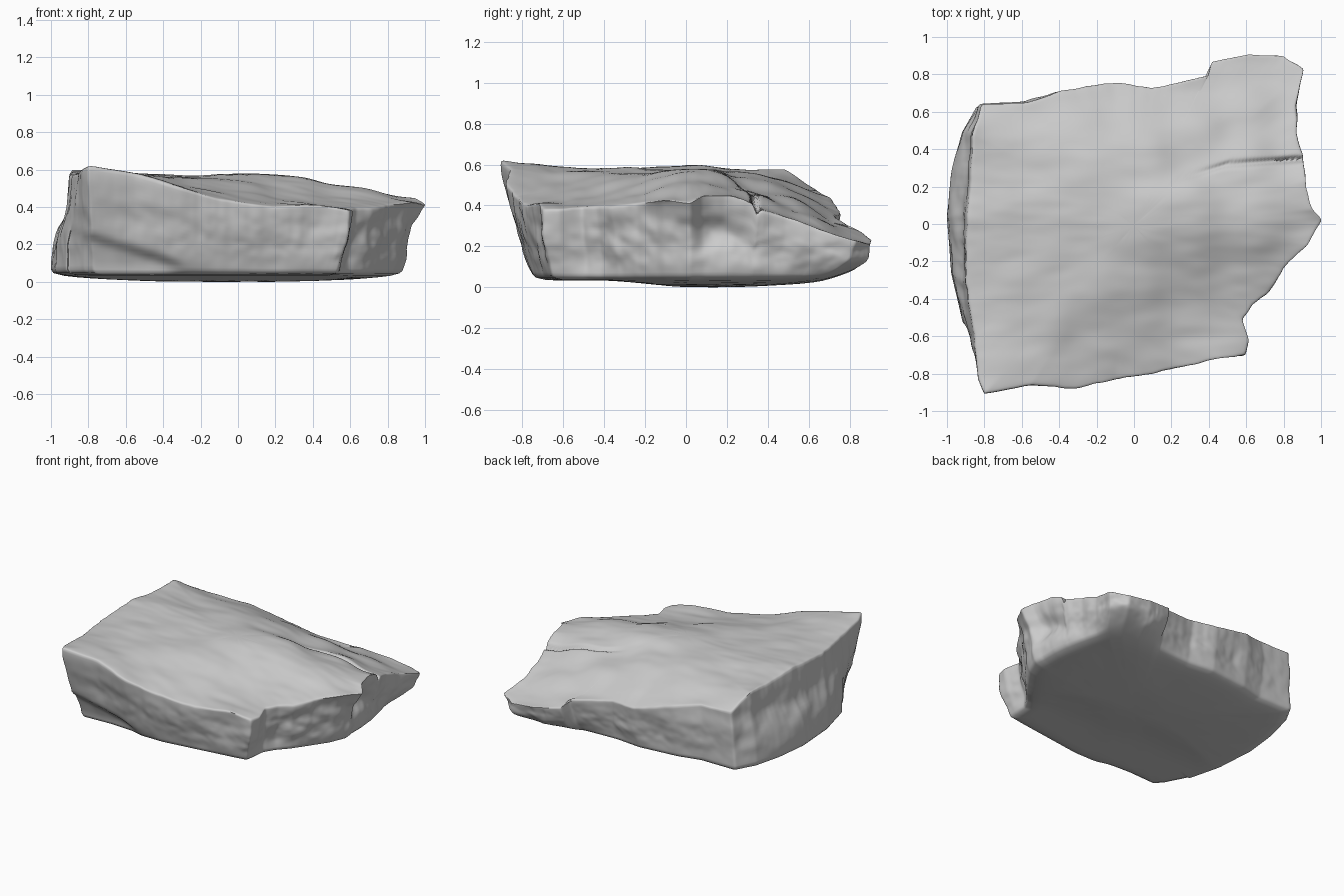
import bpy, bmesh, math
from mathutils import Vector, noise

if "Cube" in bpy.data.objects:
    bpy.data.objects.remove(bpy.data.objects["Cube"])

# Upper rim of the slab: x, y, z, anticlockwise from the front-left corner
RIM = [(-.80, -.90, .63), (-.55, -.85, .59), (-.30, -.87, .51), (-.10, -.82, .455),
       (.20, -.77, .41), (.45, -.71, .42), (.60, -.69, .39), (.62, -.61, .39),
       (.585, -.50, .40), (.64, -.42, .40), (.72, -.36, .40), (.80, -.23, .42),
       (.93, -.10, .44), (1.01, .03, .42), (.96, .09, .46), (.92, .24, .46),
       (.91, .34, .42), (.91, .39, .38), (.875, .50, .35), (.87, .65, .30),
       (.91, .84, .24), (.80, .91, .22), (.62, .92, .24), (.42, .88, .27),
       (.40, .80, .31), (.10, .74, .36), (-.10, .77, .37), (-.40, .72, .44),
       (-.57, .66, .48), (-.81, .65, .48), (-.86, .50, .585), (-.87, .30, .58),
       (-.89, .05, .60), (-.90, -.30, .58), (-.85, -.58, .59), (-.83, -.82, .62)]
# Matching foot of the side walls: x, y
FOOT = [(-.77, -.73), (-.55, -.72), (-.30, -.73), (-.10, -.73), (.20, -.69),
        (.40, -.66), (.53, -.64), (.54, -.58), (.55, -.48), (.60, -.40),
        (.67, -.32), (.74, -.22), (.83, -.09), (.88, .03), (.87, .10),
        (.87, .22), (.86, .31), (.85, .36), (.83, .46), (.80, .57),
        (.78, .66), (.70, .71), (.56, .73), (.42, .72), (.36, .70),
        (.10, .69), (-.10, .71), (-.40, .68), (-.57, .64), (-.84, .64),
        (-.92, .50), (-.97, .30), (-1.0, .05), (-.98, -.25), (-.92, -.49), (-.82, -.68)]
# Height samples on the split upper surface
TOP = [(-.75, .45, .56), (-.8, 0, .60), (-.75, -.4, .59), (-.5, 0, .58), (-.5, -.5, .57),
       (-.5, .4, .55), (-.2, .2, .57), (0, 0, .585), (-.2, -.3, .56), (0, -.3, .54),
       (-.2, -.6, .51), (0, -.55, .465), (0, .4, .53), (.3, 0, .57), (.3, -.22, .52),
       (.3, -.4, .44), (.5, -.35, .42), (.6, 0, .53), (.6, .3, .48), (.3, .5, .46),
       (.6, .6, .36), (-.3, .58, .54), (.8, .1, .50), (0, .62, .48), (.6, -.1, .51),
       (.6, -.24, .44)]
N, SIDE, CAP, BASE = 640, 26, 46, 14


def resample(points, n):
    """Spread n points along the rim and return (segment, fraction) pairs."""
    pts = [Vector(p[:2]) for p in points]
    lengths = [(pts[(i + 1) % len(pts)] - p).length for i, p in enumerate(pts)]
    step, out, i, start = sum(lengths) / n, [], 0, 0.0
    for k in range(n):
        while k * step > start + lengths[i] and i < len(pts) - 1:
            start += lengths[i]
            i += 1
        out.append((i, (k * step - start) / lengths[i]))
    return out


def mix(points, i, f):
    return Vector(points[i]).lerp(Vector(points[(i + 1) % len(points)]), f)


def rough(p, scale, octaves=3):
    return noise.fractal(Vector(p) * scale, 0.9, 2.0, octaves)


def smooth(a, b, x):
    t = min(1, max(0, (x - a) / (b - a)))
    return t * t * (3 - 2 * t)


params = resample(RIM, N)
rim = [mix(RIM, i, f) for i, f in params]
foot = [mix(FOOT, i, f) for i, f in params]
for p in rim:   # chipped rim
    d = Vector((p.x, p.y, 0)).normalized()
    p += d * 0.008 * rough(p, 7)

samples = TOP + [tuple(p) for p in rim[::16]]


def top_height(x, y):
    tw = tz = 0.0
    for sx, sy, sz in samples:
        w = math.exp(-((x - sx) ** 2 + (y - sy) ** 2) / 0.026) + 1e-5
        tw += w
        tz += w * sz
    return tz / tw


def crack(x, y):
    """Narrow split running in from the right edge."""
    if x < .2:
        return 0
    line = .24 + .30 * (x - .2) if x < .5 else .33 + .07 * (x - .5)
    return .055 * min(1, (x - .2) / .6) * math.exp(-((y - line) / .010) ** 2)


bm = bmesh.new()
rings = []
# Upper surface, centre to rim
for r in range(3, CAP + 1):
    t = 1 - (1 - r / CAP) ** 1.25
    ring = []
    for p in rim:
        x, y = p.x * t, p.y * t
        h = top_height(x, y)
        h += (p.z - h) * t ** 12
        h += .009 * rough((x * .8, y * 2, 0), 2.2) * smooth(.05, .2, t) - crack(x, y)
        ring.append(bm.verts.new((x, y, h - .006 * t ** 40)))
    rings.append(ring)
# Broken side walls
for r in range(1, SIDE + 1):
    s = r / SIDE
    ring = []
    for p, q in zip(rim, foot):
        # bulge exponent varies smoothly around the slab
        e = 1 + .6 * max(0, (p.x + p.y) / 1.5)
        e += 1.2 * smooth(.25, .5, p.x) * smooth(.45, .75, p.y)
        e += .45 * smooth(-.55, -.7, p.y)
        e -= .5 * smooth(.75, .9, p.x) * smooth(.4, .25, p.y)
        f = s ** e
        k = smooth(-.8, -.85, p.x)
        f += k * (.5 * s + .5 * smooth(.3, .75, s) - f)
        v = Vector((p.x + (q.x - p.x) * f, p.y + (q.y - p.y) * f,
                    p.z + (.048 - p.z) * s - .006 * (1 - s)))
        d = Vector((v.x, v.y, 0)).normalized()
        amp = (.035 if p.x > .55 else .022) * math.sin(math.pi * min(1, s * .95 + .03))
        v += d * amp * rough((v.x, v.y, v.z * 1.6), 2.8, 4)
        # undercut ledge low on the front wall
        if p.y < -.6 and v.x < -.25:
            under = 1 - smooth(-.03, .02, v.z - (.10 - .31 * (v.x + .3)))
            v.y += .04 * under * smooth(0, .08, v.z) * smooth(-.25, -.4, v.x)
        # hollow under the right tip
        if p.x > .7:
            v.x -= .05 * math.exp(-((v.y - .12) / .13) ** 2 - ((v.z - .28) / .08) ** 2)
        v.z -= crack(p.x, p.y) * (1 - s)
        ring.append(bm.verts.new(v))
    rings.append(ring)
# Shallow underside, lowest just behind the middle
for r in range(1, BASE):
    t = 1 - r / BASE
    ring = []
    for q in foot:
        x, y = q.x * t, q.y * t
        lift = max(t ** 3, .9 * smooth(.05, -.4, y))
        ring.append(bm.verts.new((x, y, .004 + .036 * lift + .003 * rough((x, y, 5), 3))))
    rings.append(ring)
for a, b in zip(rings, rings[1:]):
    for i in range(N):
        j = (i + 1) % N
        bm.faces.new((a[i], b[i], b[j], a[j]))
# Close both centres
for ring in (rings[0], rings[-1]):
    c = sum((v.co for v in ring), Vector()) / N
    mid = bm.verts.new(c)
    for i in range(N):
        bm.faces.new((ring[i], ring[(i + 1) % N], mid))
for _ in range(2):
    bmesh.ops.smooth_vert(bm, verts=bm.verts, factor=.5, use_axis_x=True, use_axis_y=True, use_axis_z=True)
bmesh.ops.recalc_face_normals(bm, faces=bm.faces)

# Stand on the ground, centred
for axis in range(3):
    lo = min(v.co[axis] for v in bm.verts)
    hi = max(v.co[axis] for v in bm.verts)
    shift = lo if axis == 2 else (lo + hi) / 2
    for v in bm.verts:
        v.co[axis] -= shift

mesh = bpy.data.meshes.new("rock_slab")
bm.to_mesh(mesh)
bm.free()
rock = bpy.data.objects.new("rock_slab", mesh)
bpy.context.collection.objects.link(rock)
bpy.context.view_layer.objects.active = rock
rock.select_set(True)
bpy.ops.object.shade_smooth_by_angle(angle=math.radians(60))
